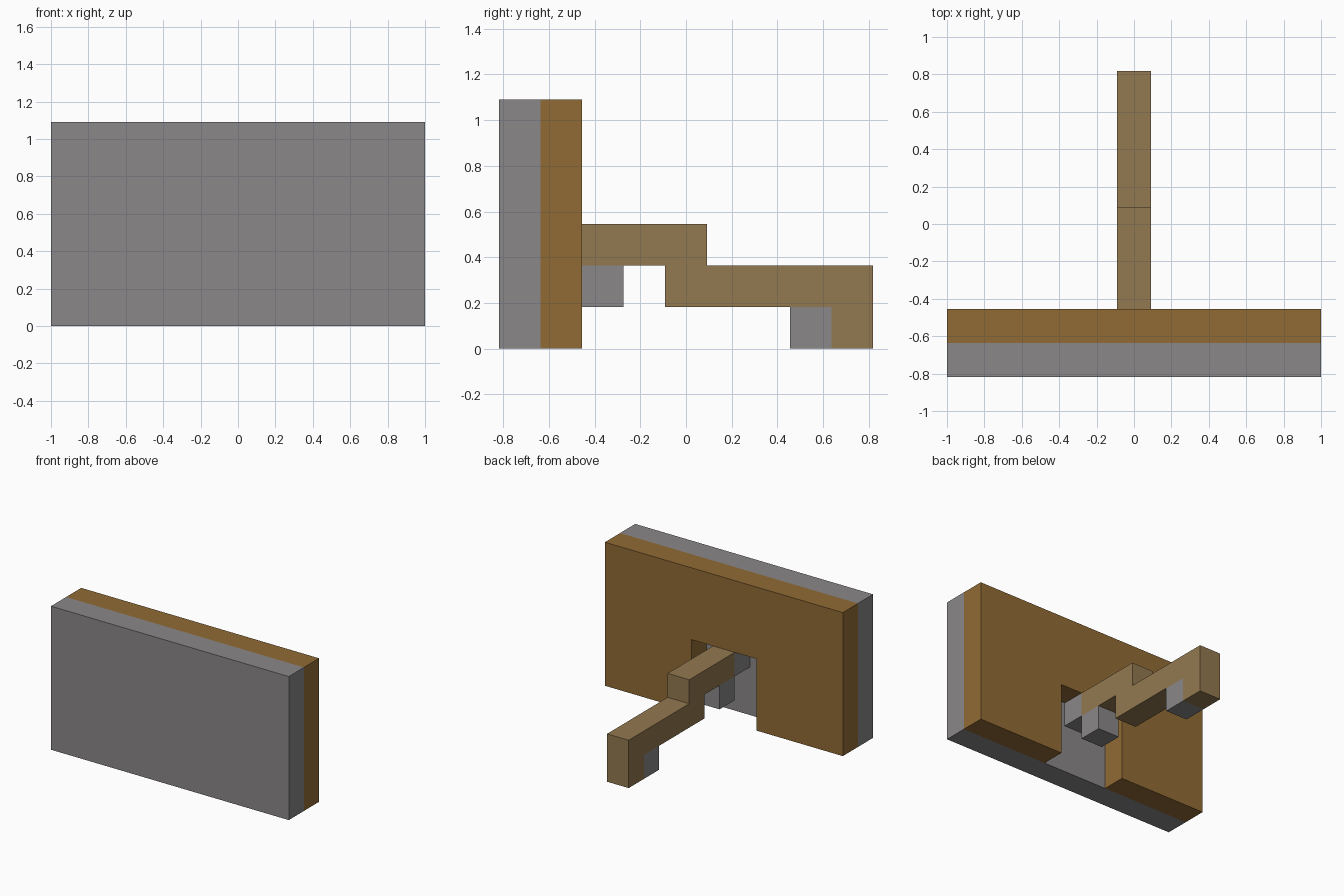
import bpy
import bmesh
from mathutils import Vector

if "Cube" in bpy.data.objects:
    bpy.data.objects.remove(bpy.data.objects["Cube"], do_unlink=True)

U = 2 / 11  # one block of the model's grid


def material(name, rgb):
    mat = bpy.data.materials.new(name)
    mat.use_nodes = True
    mat.diffuse_color = (*rgb, 1)
    mat.node_tree.nodes["Principled BSDF"].inputs["Base Color"].default_value = (*rgb, 1)
    return mat


STONE = material("stone grey", (0.255, 0.245, 0.245))
DARK_WOOD = material("dark wood", (0.285, 0.147, 0.036))
LIGHT_WOOD = material("light wood", (0.29, 0.19, 0.08))


def prism(name, profile, start, end, place, mat):
    """Extrude a flat profile, in blocks, between two depths."""
    bm = bmesh.new()
    face = bm.faces.new([bm.verts.new(place(a, b, start) * U) for a, b in profile])
    new = bmesh.ops.extrude_face_region(bm, geom=[face])["geom"]
    shift = (place(0, 0, end) - place(0, 0, start)) * U
    bmesh.ops.translate(bm, vec=shift, verts=[g for g in new if isinstance(g, bmesh.types.BMVert)])
    bmesh.ops.recalc_face_normals(bm, faces=bm.faces)
    mesh = bpy.data.meshes.new(name)
    bm.to_mesh(mesh)
    bm.free()
    mesh.materials.append(mat)
    obj = bpy.data.objects.new(name, mesh)
    bpy.context.collection.objects.link(obj)
    return obj


def from_front(x, z, y):
    return Vector((x, y, z))


def from_side(y, z, x):
    return Vector((x, y, z))


def rectangle(a0, b0, a1, b1):
    return [(a0, b0), (a1, b0), (a1, b1), (a0, b1)]


# Head: stone face and notched wooden backing
prism("stone_face", rectangle(-5.5, 0, 5.5, 6), -4.5, -3.5, from_front, STONE)
notched = [(-5.5, 0), (-1.5, 0), (-1.5, 3), (1.5, 3), (1.5, 0), (5.5, 0), (5.5, 6), (-5.5, 6)]
prism("wood_backing", notched, -3.5, -2.5, from_front, DARK_WOOD)

# Stepped handle with a turned-down end
stepped = [(-2.5, 2), (-0.5, 2), (-0.5, 1), (3.5, 1), (3.5, 0), (4.5, 0),
           (4.5, 2), (0.5, 2), (0.5, 3), (-2.5, 3)]
prism("handle", stepped, -0.5, 0.5, from_side, LIGHT_WOOD)

# Stone blocks along the handle
for name, y, z in (("handle_socket", -3.5, 2), ("handle_brace", -2.5, 1), ("end_brace", 2.5, 0)):
    prism(name, rectangle(y, z, y + 1, z + 1), -0.5, 0.5, from_side, STONE)
